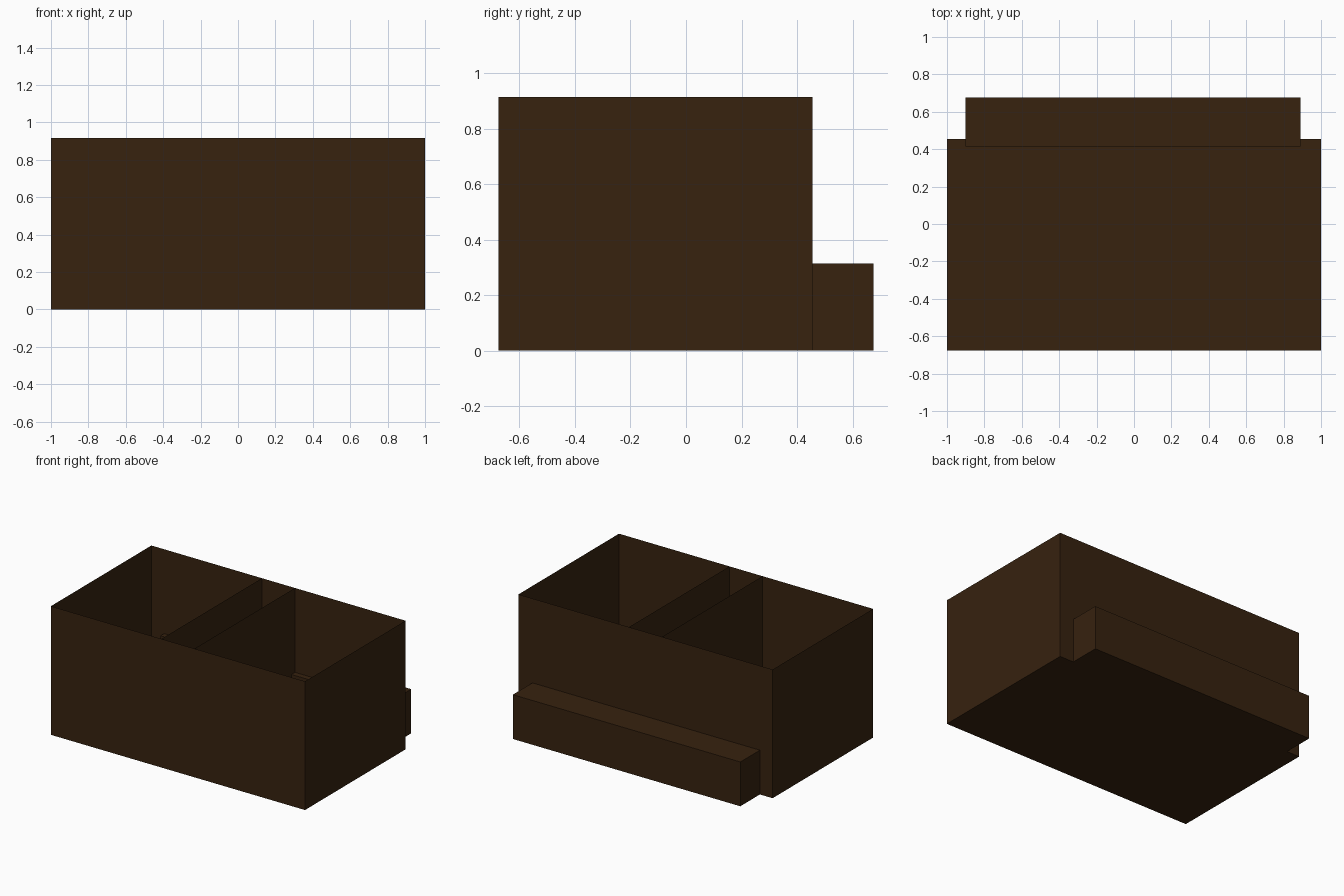
import bpy, bmesh
from mathutils import Vector

default = bpy.data.objects.get("Cube")
if default:
    bpy.data.objects.remove(default, do_unlink=True)

# Single dark brown finish
brown = bpy.data.materials.new("dark brown wood")
brown.use_nodes = True
colour = (0.038, 0.016, 0.0047, 1)
brown.diffuse_color = colour
bsdf = brown.node_tree.nodes["Principled BSDF"]
bsdf.inputs["Base Color"].default_value = colour
bsdf.inputs["Roughness"].default_value = 0.8


def add_part(name, low, high, keep=lambda normal: True):
    """Box between two corners, keeping only the faces whose normal passes."""
    low, high = Vector(low), Vector(high)
    bm = bmesh.new()
    bmesh.ops.create_cube(bm, size=1)
    bm.normal_update()
    unwanted = [f for f in bm.faces if not keep(f.normal)]
    bmesh.ops.delete(bm, geom=unwanted, context='FACES')
    for v in bm.verts:
        v.co = (low + high) / 2 + v.co * (high - low)
    mesh = bpy.data.meshes.new(name)
    bm.to_mesh(mesh)
    bm.free()
    mesh.materials.append(brown)
    obj = bpy.data.objects.new(name, mesh)
    bpy.context.collection.objects.link(obj)
    return obj


FRONT, BACK, TOP = -0.675, 0.455, 0.915

# Open-topped box with sheet walls and a floor
add_part("open_box", (-1, FRONT, 0), (1, BACK, TOP), lambda n: n.z < 0.5)

# Two sheet dividers running front to back
for side, x in (("right", -0.13), ("left", 0.13)):
    add_part(side + "_divider", (x, FRONT, 0), (x, BACK, TOP), lambda n: n.x > 0.5)

# Low step along the back, reaching slightly through the back wall
add_part("back_step", (-0.90, 0.415, 0), (0.89, 0.675, 0.315))
